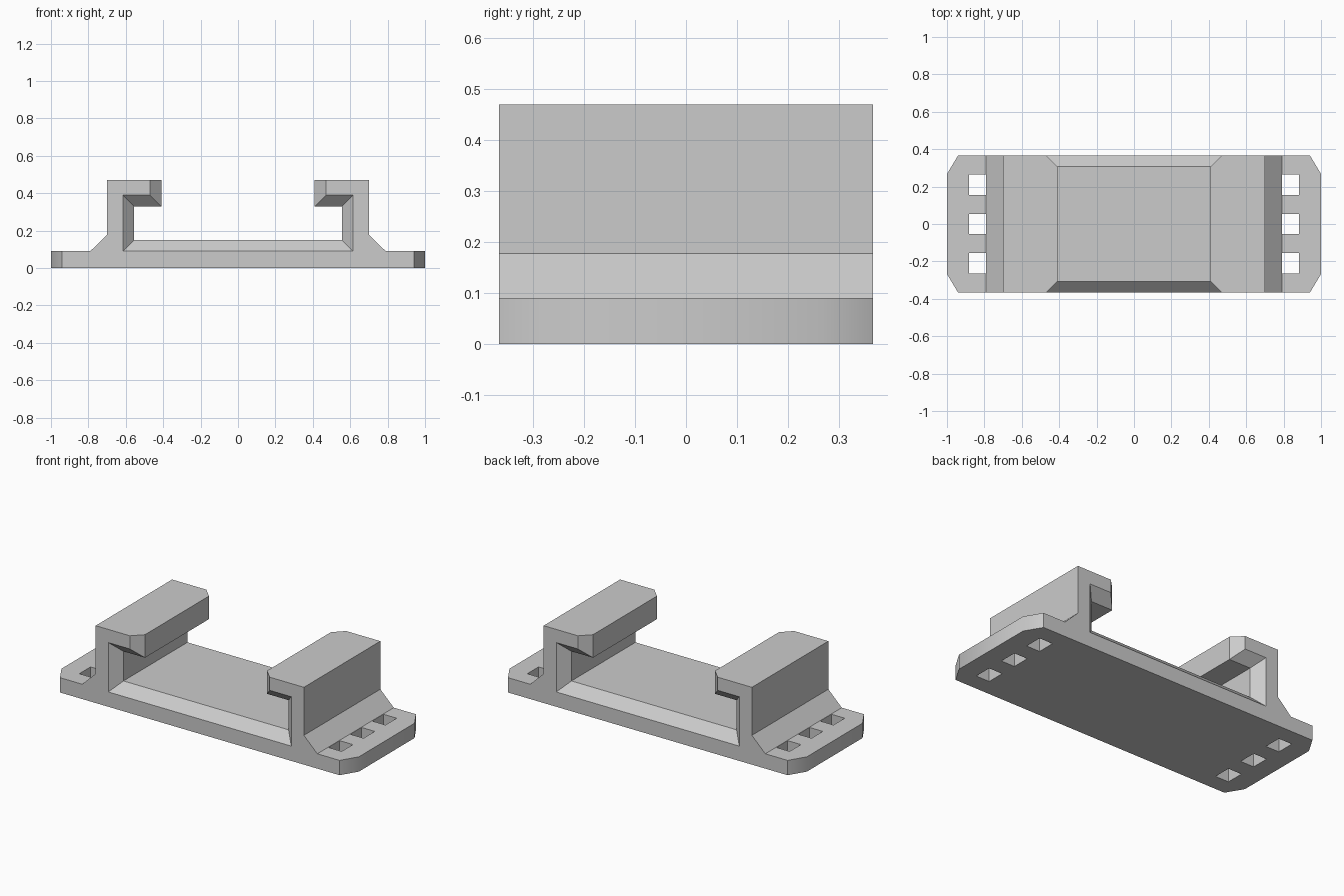
import bpy
import bmesh

if "Cube" in bpy.data.objects:
    bpy.data.objects.remove(bpy.data.objects["Cube"], do_unlink=True)

HALF_DEPTH = 0.367
MOUTH = 0.06        # bevel around the channel ends
CORNER_X, CORNER_Y = 0.06, 0.10   # clipped flange corners

grey = bpy.data.materials.new("light_grey")
grey.use_nodes = True
colour = (0.6, 0.6, 0.6, 1)
grey.diffuse_color = colour
grey.node_tree.nodes["Principled BSDF"].inputs["Base Color"].default_value = colour


def section(y):
    """Closed cross-section of the bracket at depth y."""
    from_end = HALF_DEPTH - abs(y)
    flare = max(0, MOUTH - from_end)
    tip = 1 - CORNER_X * max(0, 1 - from_end / CORNER_Y)
    half = [(tip, 0), (tip, 0.09), (0.79, 0.09), (0.70, 0.178), (0.70, 0.47),
            (0.41 + flare, 0.47), (0.41 + flare, 0.33 + flare),
            (0.555 + flare, 0.33 + flare), (0.555 + flare, 0.15 - flare)]
    return half + [(-x, z) for x, z in reversed(half)]


def finish(name, bm):
    bmesh.ops.recalc_face_normals(bm, faces=bm.faces)
    mesh = bpy.data.meshes.new(name)
    bm.to_mesh(mesh)
    bm.free()
    mesh.materials.append(grey)
    obj = bpy.data.objects.new(name, mesh)
    bpy.context.collection.objects.link(obj)
    return obj


# Bracket body: cross-sections bridged from front to back
bm = bmesh.new()
near = [HALF_DEPTH, HALF_DEPTH - MOUTH, HALF_DEPTH - CORNER_Y]
depths = [-y for y in near] + near[::-1]
rings = [[bm.verts.new((x, y, z)) for x, z in section(y)] for y in depths]
for a, b in zip(rings, rings[1:]):
    for i in range(len(a)):
        j = (i + 1) % len(a)
        bm.faces.new((a[i], a[j], b[j], b[i]))
bm.faces.new(rings[0])
bm.faces.new(rings[-1])
bmesh.ops.recalc_face_normals(bm, faces=bm.faces)
bmesh.ops.dissolve_limit(bm, angle_limit=0.01, verts=bm.verts, edges=bm.edges)
bracket = finish("mounting_bracket", bm)

# Strap slots: three through each flange
bm = bmesh.new()
for side in (-1, 1):
    for y in (-0.21, 0, 0.21):
        box = bmesh.ops.create_cube(bm, size=1)["verts"]
        bmesh.ops.scale(bm, vec=(0.09, 0.108, 0.4), verts=box)
        bmesh.ops.translate(bm, vec=(side * 0.837, y, 0), verts=box)
cutter = finish("slot_cutter", bm)
cutter.hide_render = True

slots = bracket.modifiers.new("strap_slots", 'BOOLEAN')
slots.operation = 'DIFFERENCE'
slots.solver = 'EXACT'
slots.object = cutter

bpy.ops.object.select_all(action='DESELECT')
bracket.select_set(True)
bpy.context.view_layer.objects.active = bracket
bpy.ops.object.modifier_apply(modifier=slots.name)
bpy.data.objects.remove(cutter, do_unlink=True)

# Soften only the shallow flange corners
bpy.ops.object.shade_smooth_by_angle(angle=0.6)
